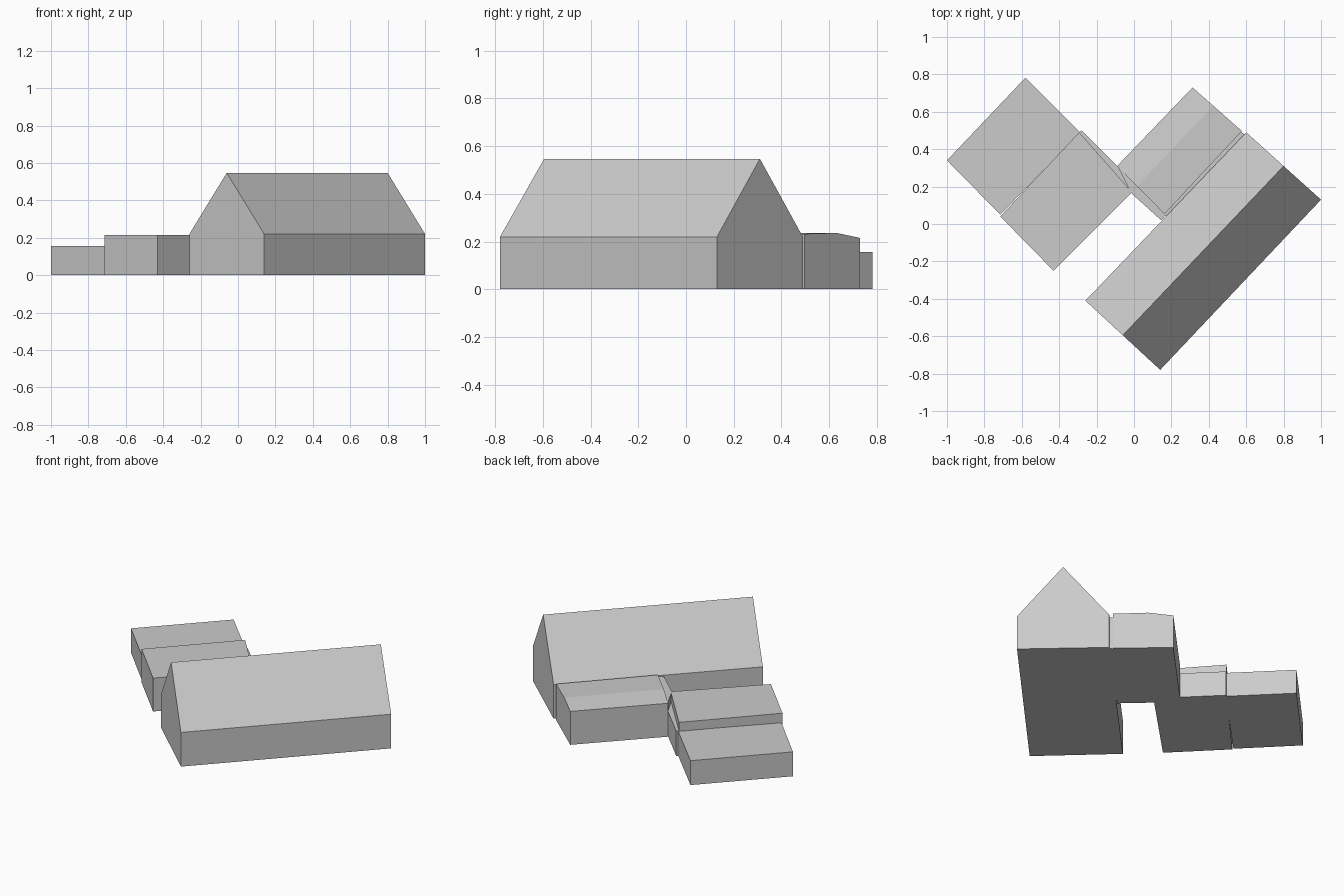
import bpy
import bmesh
from mathutils import Vector

cube = bpy.data.objects.get("Cube")
if cube:
    bpy.data.objects.remove(cube, do_unlink=True)

grey = bpy.data.materials.new("plain_grey")
grey.use_nodes = True
grey.diffuse_color = (0.6, 0.6, 0.6, 1)
grey.node_tree.nodes["Principled BSDF"].inputs["Base Color"].default_value = (0.6, 0.6, 0.6, 1)


def building(name, near, far, profile):
    """Sweep a wall-and-roof profile (fraction across, height) between two end walls."""
    bm = bmesh.new()
    rings = []
    for start, end in (near, far):
        a, b = Vector((*start, 0)), Vector((*end, 0))
        section = [(0, 0)] + profile + [(1, 0)]
        rings.append([bm.verts.new(a.lerp(b, t) + Vector((0, 0, z))) for t, z in section])
    first, last = rings
    bm.faces.new(first)
    bm.faces.new(last[::-1])
    count = len(first)
    for i in range(count):
        j = (i + 1) % count
        bm.faces.new((first[i], last[i], last[j], first[j]))
    bmesh.ops.recalc_face_normals(bm, faces=bm.faces)
    mesh = bpy.data.meshes.new(name)
    bm.to_mesh(mesh)
    bm.free()
    mesh.materials.append(grey)
    obj = bpy.data.objects.new(name, mesh)
    bpy.context.collection.objects.link(obj)
    return obj


def flat(height):
    return [(0, height), (1, height)]


# Tall gabled house
building("main_house", ((-0.26, -0.41), (0.14, -0.78)), ((0.6, 0.49), (1.0, 0.13)),
         [(0, 0.22), (0.5, 0.547), (1, 0.22)])

# Shallow-roofed wing behind the house
building("back_wing", ((-0.09, 0.31), (0.163, 0.053)), ((0.313, 0.73), (0.577, 0.497)),
         [(0, 0.215), (0.42, 0.236), (1, 0.232)])

# Recessed joint between wing and house
building("wing_joint", ((0.15, 0.06), (0.18, 0.035)), ((0.567, 0.495), (0.605, 0.47)), flat(0.21))

# Flat-roofed blocks stepping down
building("middle_block", ((-0.715, 0.04), (-0.43, -0.25)), ((-0.293, 0.49), (-0.01, 0.17)), flat(0.215))
building("low_block", ((-1.0, 0.34), (-0.715, 0.05)), ((-0.58, 0.783), (-0.287, 0.49)), flat(0.157))

# Narrow links joining the blocks to the wing
building("outer_link", ((-0.295, 0.488), (-0.03, 0.19)), ((-0.28, 0.5), (-0.07, 0.29)), flat(0.16))
building("inner_link", ((-0.015, 0.165), (0.145, 0.02)), ((-0.085, 0.305), (0.175, 0.055)), flat(0.215))
